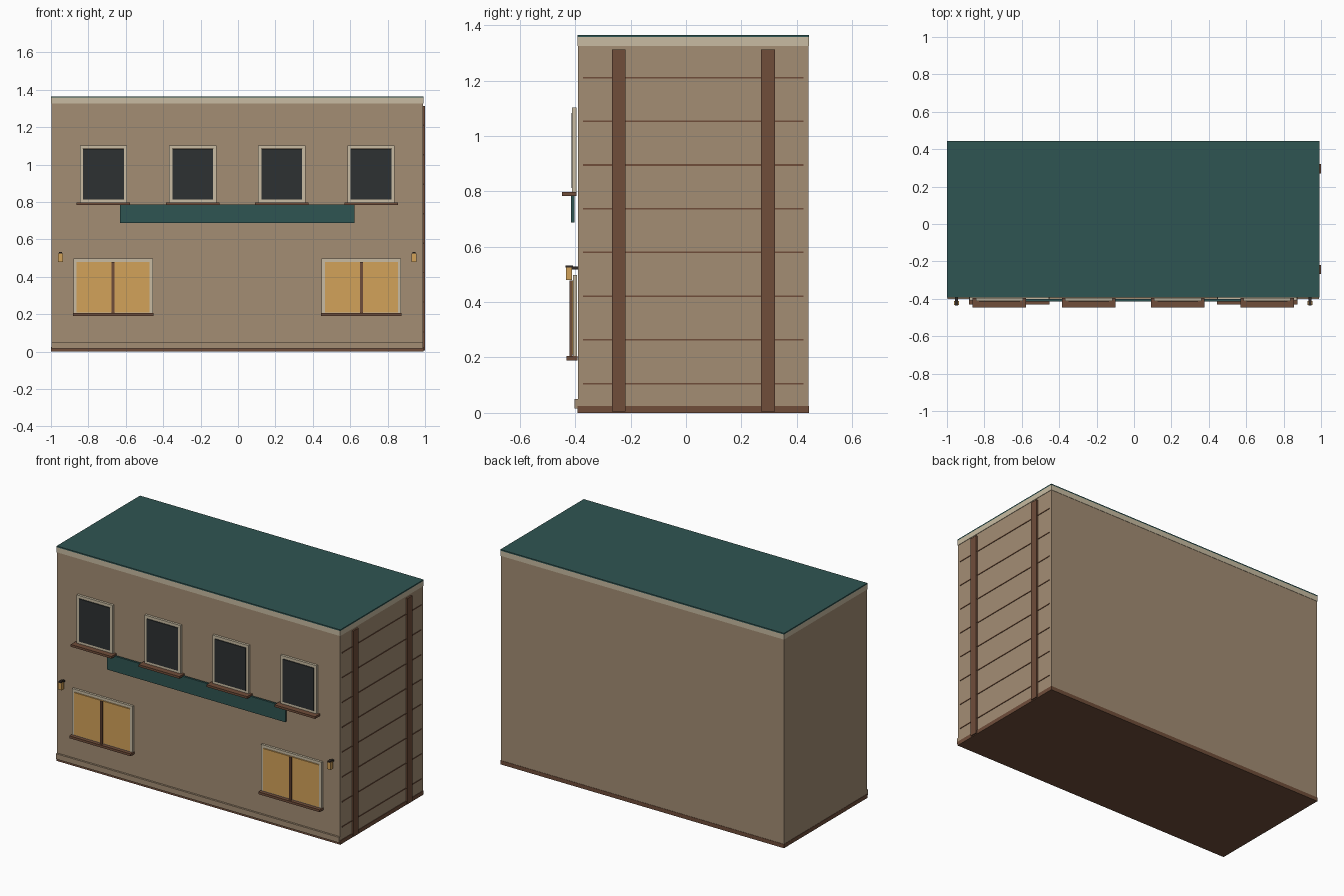
import bpy

if "Cube" in bpy.data.objects:
    bpy.data.objects.remove(bpy.data.objects["Cube"])


def material(name, rgb):
    m = bpy.data.materials.new(name)
    m.diffuse_color = (*rgb, 1)
    m.use_nodes = True
    m.node_tree.nodes["Principled BSDF"].inputs["Base Color"].default_value = m.diffuse_color
    return m


WALL = material("plaster", (0.37, 0.27, 0.175))
BROWN = material("wood", (0.16, 0.075, 0.042))
CREAM = material("cream", (0.58, 0.5, 0.36))
TEAL = material("teal", (0.028, 0.09, 0.085))
DARK = material("dark_glass", (0.027, 0.031, 0.032))
GLOW = material("lit_glass", (0.65, 0.36, 0.1))
METAL = material("dark_metal", (0.03, 0.022, 0.018))


def box(name, x, y, z, mat):
    """Box from (min, max) pairs along each axis."""
    bpy.ops.mesh.primitive_cube_add(size=1, location=[sum(a) / 2 for a in (x, y, z)])
    ob = bpy.context.object
    ob.name = name
    ob.scale = [a[1] - a[0] for a in (x, y, z)]
    bpy.ops.object.transform_apply(location=False, rotation=False, scale=True)
    ob.data.materials.append(mat)
    return ob


def frame(name, cx, w, z0, z1, t, y, mat):
    """Four bars around a window opening."""
    for s in (-1, 1):
        edge = sorted((cx + s * w / 2, cx + s * (w / 2 - t)))
        box(name + "_side", edge, y, (z0, z1), mat)
    inner = (cx - w / 2 + t, cx + w / 2 - t)
    box(name + "_top", inner, y, (z1 - t, z1), mat)
    box(name + "_bottom", inner, y, (z0, z0 + t), mat)


MID = -0.004  # centre of the building body

# Main volume with plinth, cornice and roof
box("walls", (-0.998, 0.99), (-0.39, 0.443), (0.02, 1.33), WALL)
box("plinth", (-1, 0.993), (-0.392, 0.445), (0, 0.025), BROWN)
box("cornice", (-1, 0.993), (-0.392, 0.445), (1.325, 1.357), CREAM)
box("roof", (-1, 0.993), (-0.392, 0.445), (1.357, 1.365), TEAL)
box("front_skirting", (-0.998, 0.99), (-0.402, -0.388), (0.016, 0.05), WALL)

# Upper windows
for i in range(4):
    cx = MID + (i - 1.5) * 0.477
    frame("upper_window_frame", cx, 0.253, 0.797, 1.103, 0.018, (-0.411, -0.396), CREAM)
    box("upper_window_glass", (cx - 0.109, cx + 0.109), (-0.414, -0.402), (0.812, 1.083), DARK)
    box("upper_window_sill", (cx - 0.143, cx + 0.143), (-0.447, -0.396), (0.783, 0.797), BROWN)

# Blank fascia board between the floors
box("fascia_board", (MID - 0.627, MID + 0.627), (-0.415, -0.402), (0.688, 0.787), TEAL)

# Lower lit windows and wall lamps
for s in (-1, 1):
    cx = MID + s * 0.664
    frame("lower_window_frame", cx, 0.425, 0.198, 0.498, 0.018, (-0.408, -0.394), CREAM)
    box("lower_window_glass", (cx - 0.196, cx + 0.196), (-0.412, -0.4), (0.21, 0.478), GLOW)
    box("lower_window_mullion", (cx - 0.007, cx + 0.007), (-0.42, -0.41), (0.205, 0.478), BROWN)
    box("lower_window_sill", (cx - 0.215, cx + 0.215), (-0.431, -0.392), (0.19, 0.205), BROWN)
    lx = MID + s * 0.945
    box("lamp_bracket", (lx - 0.007, lx + 0.007), (-0.42, -0.39), (0.518, 0.528), METAL)
    box("lamp_glass", (lx - 0.013, lx + 0.013), (-0.433, -0.411), (0.48, 0.525), GLOW)
    box("lamp_cap", (lx - 0.009, lx + 0.009), (-0.435, -0.408), (0.525, 0.533), METAL)

# Battens and board seams on the right wall
for y in (-0.243, 0.296):
    box("side_batten", (0.988, 1.0), (y - 0.025, y + 0.025), (0.005, 1.312), BROWN)
for z in (0.105, *(0.264 + 0.1577 * i for i in range(7))):
    box("side_board_seam", (0.988, 0.993), (-0.371, 0.424), (z - 0.003, z + 0.003), BROWN)
